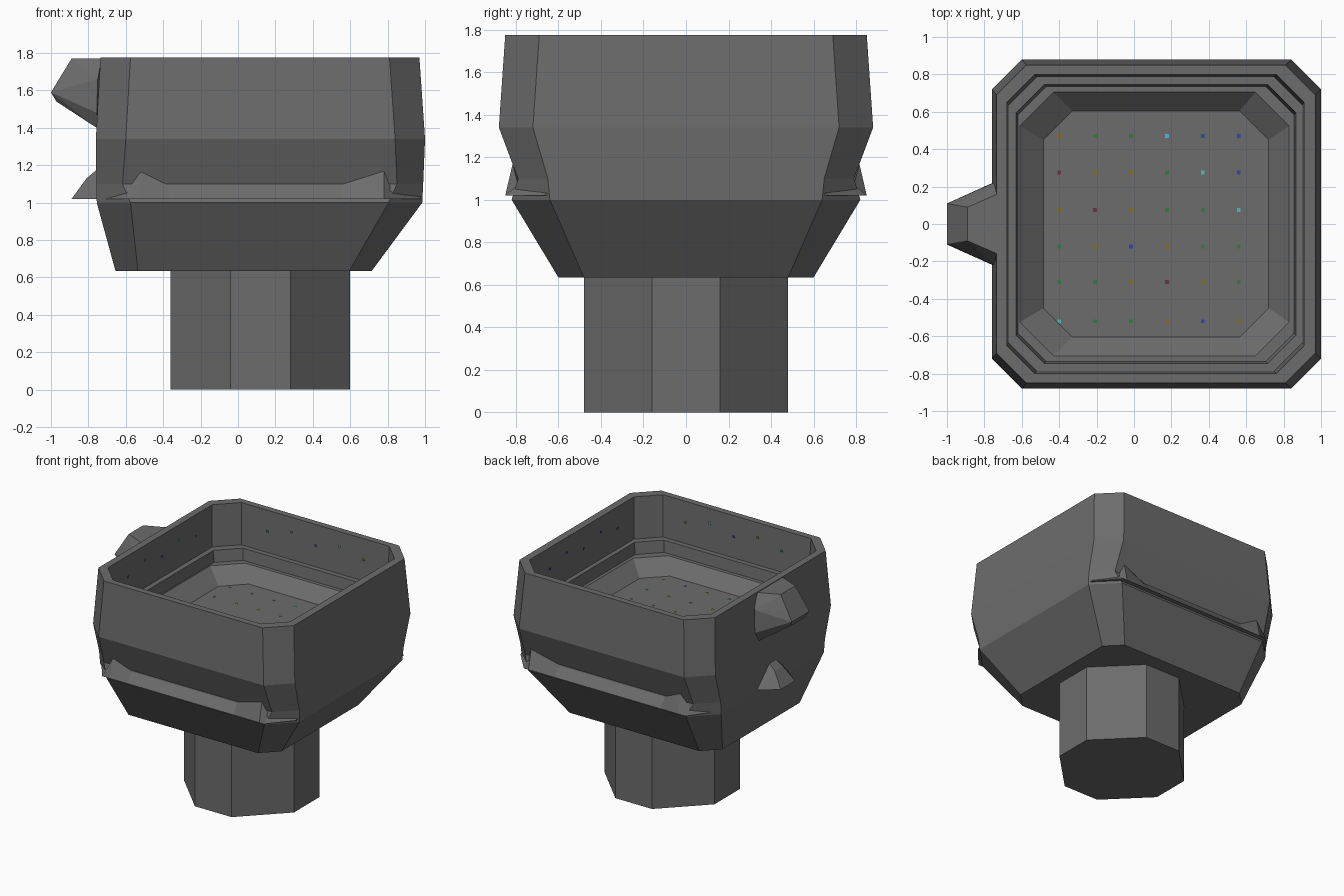
import bpy, bmesh
from mathutils import Vector

if "Cube" in bpy.data.objects:
    bpy.data.objects.remove(bpy.data.objects["Cube"])


def material(name, rgb):
    m = bpy.data.materials.new(name)
    m.diffuse_color = (*rgb, 1)
    m.use_nodes = True
    m.node_tree.nodes["Principled BSDF"].inputs["Base Color"].default_value = m.diffuse_color
    return m


GREY = material("dark grey", (0.15, 0.15, 0.15))
DOTS = {
    "y": material("ochre", (0.25, 0.15, 0.01)),
    "g": material("green", (0.03, 0.2, 0.06)),
    "c": material("cyan", (0.08, 0.5, 0.55)),
    "b": material("blue", (0.03, 0.06, 0.4)),
    "r": material("maroon", (0.15, 0.03, 0.07)),
}


def finish(name, bm, mat):
    bmesh.ops.recalc_face_normals(bm, faces=bm.faces)
    me = bpy.data.meshes.new(name)
    bm.to_mesh(me)
    bm.free()
    me.materials.append(mat)
    ob = bpy.data.objects.new(name, me)
    bpy.context.collection.objects.link(ob)
    return ob


def loft(name, sections, mat=GREY):
    """Skin closed sections one after another and cap both ends."""
    bm = bmesh.new()
    rings = [[bm.verts.new(p) for p in s] for s in sections]
    for a, b in zip(rings, rings[1:]):
        n = len(a)
        for i in range(n):
            j = (i + 1) % n
            bm.faces.new((a[i], a[j], b[j], b[i]))
    bm.faces.new(rings[0])
    bm.faces.new(rings[-1])
    return finish(name, bm, mat)


def hull(name, pts):
    """Convex block from points given for one side, mirrored in y."""
    bm = bmesh.new()
    for x, y, z in pts:
        bm.verts.new((x, y, z))
        bm.verts.new((x, -y, z))
    bmesh.ops.convex_hull(bm, input=bm.verts)
    return finish(name, bm, GREY)


def octagon(x0, x1, h, c, z):
    """Rectangle with cut corners."""
    return [(x0 + c, -h, z), (x1 - c, -h, z), (x1, -h + c, z), (x1, h - c, z),
            (x1 - c, h, z), (x0 + c, h, z), (x0, h - c, z), (x0, -h + c, z)]


# Stem
loft("stem", [octagon(-0.36, 0.60, 0.48, 0.32, z) for z in (0, 0.64)])

# Bowl: outside going up, rim, then stepped inside going down to the floor
loft("bowl", [octagon(*r) for r in (
    (-0.655, 0.715, 0.60, 0.12, 0.635),
    (-0.755, 0.985, 0.82, 0.18, 1.00),
    (-0.757, 0.99, 0.79, 0.14, 1.10),
    (-0.76, 1.00, 0.88, 0.16, 1.34),
    (-0.735, 0.97, 0.85, 0.16, 1.775),
    (-0.68, 0.91, 0.80, 0.15, 1.775),
    (-0.67, 0.90, 0.785, 0.15, 1.45),
    (-0.63, 0.865, 0.745, 0.15, 1.45),
    (-0.62, 0.855, 0.735, 0.15, 1.36),
    (-0.61, 0.83, 0.705, 0.18, 1.36),
    (-0.485, 0.72, 0.605, 0.155, 1.26),
)])

# Lips on the front and back: wedge sections (x, outer y, inner y, top z)
LIP = [(-0.73, 0.66, 0.62, 1.06), (-0.59, 0.85, 0.79, 1.07), (-0.52, 0.85, 0.815, 1.165),
       (-0.37, 0.85, 0.785, 1.10), (0.55, 0.85, 0.785, 1.10), (0.78, 0.85, 0.815, 1.17),
       (0.82, 0.85, 0.79, 1.07), (0.975, 0.67, 0.62, 1.06)]
for name, s in (("front_lip", -1), ("back_lip", 1)):
    loft(name, [((x, s * yo, 1.02), (x, s * yi, zt), (x, s * (yi - 0.05), 1.02))
                for x, yo, yi, zt in LIP])

# Snout and small wedge on the left side
hull("snout", [(-0.73, 0.16, 1.77), (-0.75, 0.22, 1.66), (-0.755, 0.22, 1.48),
               (-0.755, 0.17, 1.40), (-0.89, 0.09, 1.77), (-0.945, 0.11, 1.665),
               (-1.0, 0.11, 1.59), (-0.97, 0.09, 1.54)])
hull("side_wedge", [(-0.75, 0.04, 1.18), (-0.75, 0.2, 1.02),
                    (-0.81, 0.05, 1.13), (-0.89, 0.09, 1.02)])


# Tiny coloured specks on the floor and inner walls
specks = {k: bmesh.new() for k in DOTS}


def speck(key, centre, normal, r=0.014):
    n = Vector(normal)
    u = n.orthogonal().normalized()
    v = n.cross(u)
    c = Vector(centre) + n * 0.006
    bm = specks[key]
    bm.faces.new([bm.verts.new(c + d * r) for d in (u, v, -u, -v)])


ROWS = (("yggcbb", 0.47), ("ryygcb", 0.275), ("yryggc", 0.075),
        ("gybygg", -0.12), ("ggyryg", -0.31), ("cggyby", -0.52))
for keys, y in ROWS:
    for i, k in enumerate(keys):
        speck(k, (-0.40 + 0.192 * i, y, 1.26), (0, 0, 1))
for i, k in enumerate("gybcy"):
    t = -0.42 + 0.21 * i
    z = 1.62 + 0.05 * (i % 2)
    speck(k, (t + 0.13, 0.786, z), (0, -1, 0))
    speck(k, (t + 0.13, -0.786, z), (0, 1, 0))
    speck(k, (-0.668, t, z), (1, 0, 0))
    speck("b", (0.898, t, z), (-1, 0, 0))
for k, bm in specks.items():
    finish(DOTS[k].name + "_specks", bm, DOTS[k])
